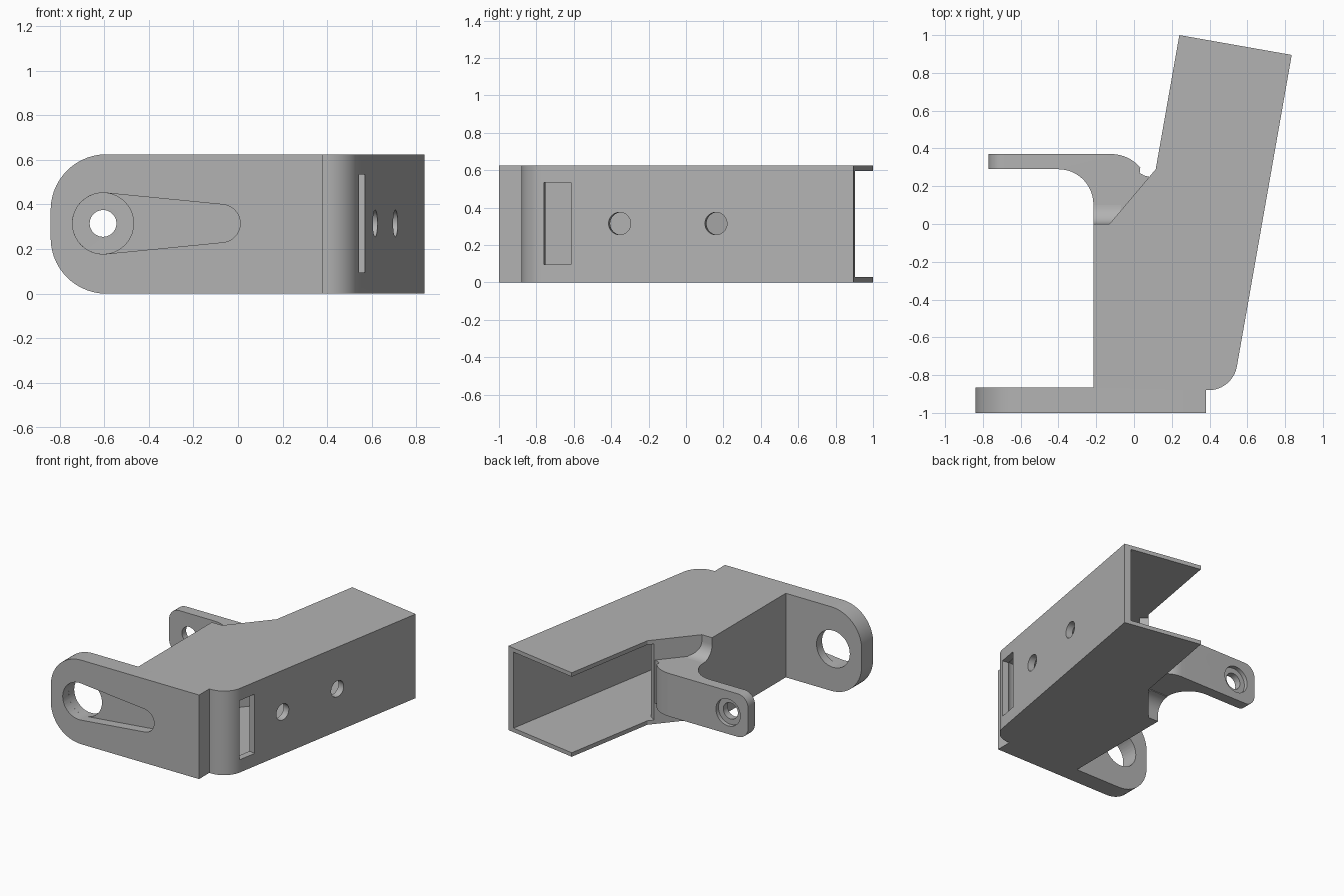
import bpy, bmesh, math
from mathutils import Vector, Matrix

if "Cube" in bpy.data.objects:
    bpy.data.objects.remove(bpy.data.objects["Cube"])

H = 0.625          # overall height
MID = 0.315        # height of all hole centres

grey = bpy.data.materials.new("plain_grey")
grey.diffuse_color = (0.45, 0.45, 0.45, 1)
grey.use_nodes = True
grey.node_tree.nodes["Principled BSDF"].inputs["Base Color"].default_value = grey.diffuse_color


def arc(cx, cy, r, a0, a1, n=12):
    return [(cx + r * math.cos(math.radians(a0 + (a1 - a0) * i / n)),
             cy + r * math.sin(math.radians(a0 + (a1 - a0) * i / n))) for i in range(n + 1)]


def prism(name, pts, lo, hi, place=lambda u, v, w: (u, v, w), round_x=None, radius=0):
    """Extrude a profile; optionally round the y-running edges at x = round_x."""
    bm = bmesh.new()
    low = [bm.verts.new(place(u, v, lo)) for u, v in pts]
    top = [bm.verts.new(place(u, v, hi)) for u, v in pts]
    bm.faces.new(low)
    bm.faces.new(top)
    n = len(pts)
    for i in range(n):
        j = (i + 1) % n
        bm.faces.new((low[i], low[j], top[j], top[i]))
    bmesh.ops.recalc_face_normals(bm, faces=bm.faces)
    if round_x is not None:
        edges = [e for e in bm.edges
                 if all(abs(v.co.x - round_x) < 1e-4 for v in e.verts)
                 and abs(e.verts[0].co.z - e.verts[1].co.z) < 1e-4]
        bmesh.ops.bevel(bm, geom=edges, offset=radius, segments=14,
                        profile=0.5, affect='EDGES')
    me = bpy.data.meshes.new(name)
    bm.to_mesh(me)
    bm.free()
    me.materials.append(grey)
    ob = bpy.data.objects.new(name, me)
    bpy.context.collection.objects.link(ob)
    return ob


def along_y(u, v, w):
    return (u, w, v)


def along_x(u, v, w):
    return (w, u, v)


def combine(target, other, op='DIFFERENCE'):
    """Apply one boolean and drop the helper."""
    m = target.modifiers.new("cut", 'BOOLEAN')
    m.operation, m.solver, m.object = op, 'EXACT', other
    other.hide_render = True
    bpy.context.view_layer.update()
    dg = bpy.context.evaluated_depsgraph_get()
    me = bpy.data.meshes.new_from_object(target.evaluated_get(dg))
    target.modifiers.clear()
    target.data = me
    bpy.data.objects.remove(other)


def circle(cx, cy, r, n=40):
    return arc(cx, cy, r, 0, 360, n)[:-1]


# body: front lug plate and angled channel in one outline
outline = ([(-0.84, -1), (0.38, -1), (0.38, -0.88)]
           + arc(0.395, -0.728, 0.152, -90, -10)
           + [(0.835, 0.895), (0.24, 1.0), (0.115, 0.29), (-0.13, 0),
              (-0.215, 0), (-0.215, -0.865), (-0.84, -0.865)])
body = prism("bracket_body", outline, 0, H, round_x=-0.84, radius=0.25)

# hollow interior, open at the back and along the left of the channel
cavity = ([(-0.13, -0.865), (0.33, -0.865), (0.36, -0.83)]
          + arc(0.395, -0.728, 0.102, -90, -10)
          + [(0.838, 1.2), (-0.1, 1.2), (0.085, 0.255), (0.135, 0.22), (-0.13, -0.095)])
combine(body, prism("cavity_cutter", cavity, 0.03, 0.595))

# lug hole and the tapered shallow pocket
combine(body, prism("lug_hole_cutter", circle(-0.605, MID, 0.137), -1.1, -0.8, along_y))
tilt = math.degrees(math.acos((0.137 - 0.085) / 0.53))
pocket = (arc(-0.605, MID, 0.137, tilt, 360 - tilt, 32)
          + arc(-0.075, MID, 0.085, -tilt, tilt, 20))
combine(body, prism("pocket_cutter", pocket, -1.1, -0.93, along_y))

# openings square to the slanted side wall
slant = Vector((0.174, 0.985, 0))
normal = Vector((0.985, -0.174, 0))


def on_wall(y):
    base = Vector((0.545 + (y + 0.754) * 0.1764, y, MID))

    def place(u, v, w):
        return base + slant * u + normal * w + Vector((0, 0, v))
    return place


for y in (-0.355, 0.16):
    combine(body, prism("side_hole_cutter", circle(0, 0, 0.06), -0.12, 0.1, on_wall(y)))
window = [(-0.073, -0.22), (0.073, -0.22), (0.073, 0.22), (-0.073, 0.22)]
combine(body, prism("window_cutter", window, -0.15, 0.1, on_wall(-0.688)))

# rear arm: curved inside corner, S shaped outside, rounded tip
arm_outline = ([(-0.77, 0.29)] + arc(-0.4, 0.105, 0.185, 90, 0)
               + [(-0.215, -0.02), (-0.12, -0.02), (0.1, 0.24), (0.08, 0.25)]
               + [(0.055, 0.256), (0.03, 0.27)]
               + arc(-0.12, 0.17, 0.2, 40, 90, 10) + [(-0.77, 0.37)])
arm = prism("rear_arm", arm_outline, 0.155, 0.475, round_x=-0.77, radius=0.085)
combine(arm, prism("arm_hole_cutter", circle(-0.605, MID, 0.06), 0.2, 0.5, along_y))
combine(arm, prism("counterbore_cutter", circle(-0.605, MID, 0.1), 0.34, 0.5, along_y))

# fillets blending the arm into the end of the left wall, top and bottom
top = [(-0.03, 0.46), (-0.03, 0.61), (0, 0.61)] + arc(0.1, 0.575, 0.1, 180, 270, 10) + [(0.1, 0.46)]
for name, flip in (("upper_fillet", False), ("lower_fillet", True)):
    pts = [(y, 2 * MID - z - 0.005 if flip else z) for y, z in top]
    prism(name, pts, -0.215, -0.07, along_x)

# smooth curved faces, keep real corners sharp
for ob in list(bpy.context.collection.objects):
    bpy.ops.object.select_all(action='DESELECT')
    ob.select_set(True)
    bpy.context.view_layer.objects.active = ob
    bpy.ops.object.shade_smooth_by_angle(angle=math.radians(30))
